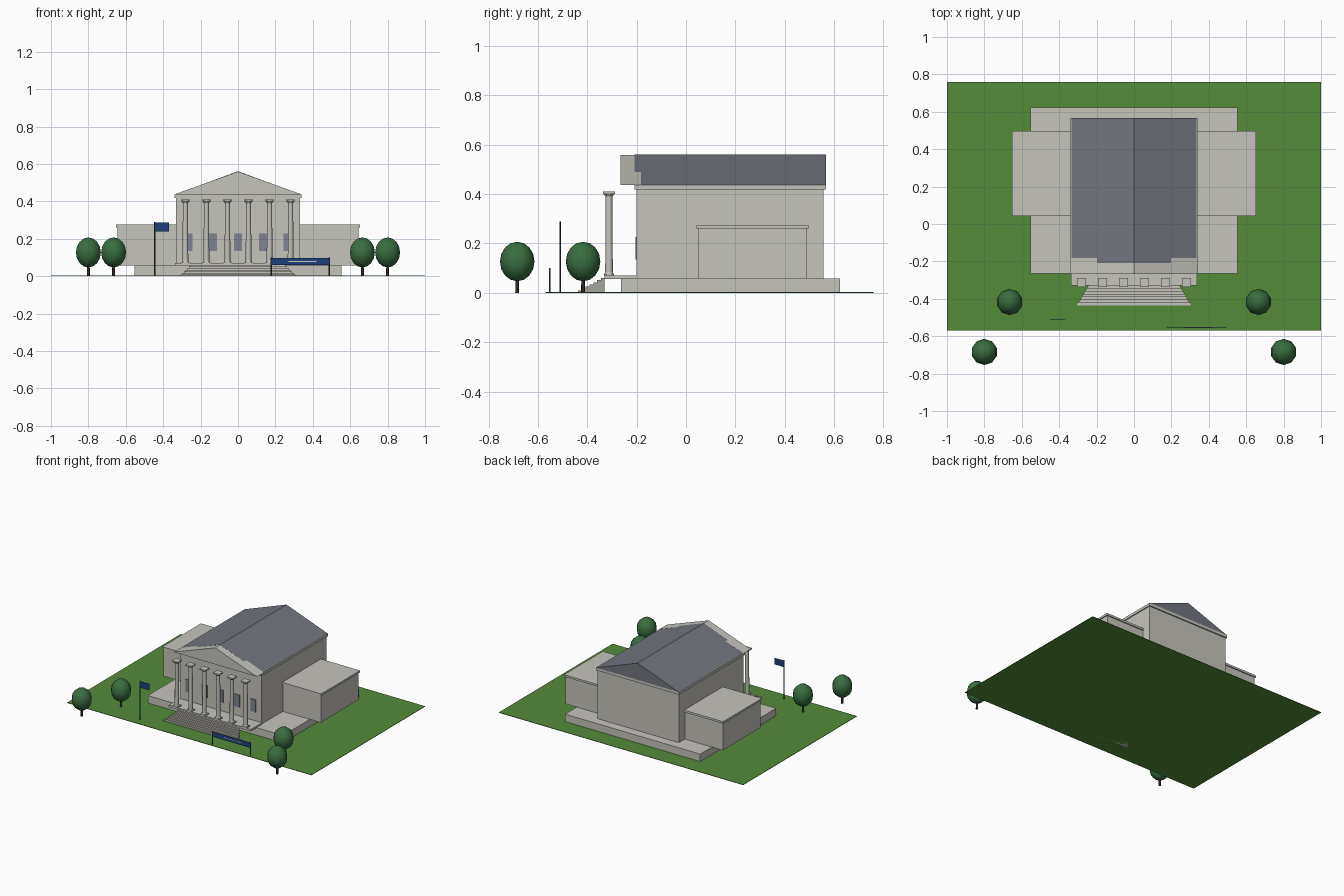
import bpy
import bmesh
from math import radians
from mathutils import Matrix

cube = bpy.data.objects.get("Cube")
if cube:
    bpy.data.objects.remove(cube, do_unlink=True)


def material(name, r, g, b):
    m = bpy.data.materials.new(name)
    m.use_nodes = True
    m.diffuse_color = (r, g, b, 1)
    bsdf = next(n for n in m.node_tree.nodes if n.type == 'BSDF_PRINCIPLED')
    bsdf.inputs["Base Color"].default_value = (r, g, b, 1)
    bsdf.inputs["Roughness"].default_value = 0.8
    return m


STONE = material("pale stone", 0.56, 0.55, 0.50)
SLATE = material("slate roof", 0.17, 0.18, 0.215)
GLASS = material("window glass", 0.21, 0.23, 0.29)
GRASS = material("grass green", 0.09, 0.26, 0.042)
LEAF = material("leaf green", 0.04, 0.155, 0.052)
BARK = material("dark bark", 0.035, 0.022, 0.014)
NAVY = material("navy blue", 0.014, 0.05, 0.21)
METAL = material("dark metal", 0.06, 0.06, 0.065)
CREAM = material("cream", 0.65, 0.6, 0.4)


def finish(bm, name, mat, smooth=False):
    bmesh.ops.recalc_face_normals(bm, faces=bm.faces)
    mesh = bpy.data.meshes.new(name)
    bm.to_mesh(mesh)
    bm.free()
    mesh.materials.append(mat)
    obj = bpy.data.objects.new(name, mesh)
    bpy.context.collection.objects.link(obj)
    if smooth:
        bpy.ops.object.select_all(action='DESELECT')
        obj.select_set(True)
        bpy.context.view_layer.objects.active = obj
        bpy.ops.object.shade_smooth_by_angle(angle=radians(50))
    return obj


def add_box(bm, x, y, z):
    """Box from (min, max) ranges."""
    size = [b - a for a, b in (x, y, z)]
    mid = [(a + b) / 2 for a, b in (x, y, z)]
    bmesh.ops.create_cube(bm, size=1, matrix=Matrix.Translation(mid) @ Matrix.Diagonal((*size, 1)))


def box(name, mat, x, y, z):
    bm = bmesh.new()
    add_box(bm, x, y, z)
    return finish(bm, name, mat)


def add_rod(bm, x, y, z0, z1, r0, r1, sides):
    bmesh.ops.create_cone(bm, cap_ends=True, segments=sides, radius1=r0, radius2=r1, depth=z1 - z0,
                          matrix=Matrix.Translation((x, y, (z0 + z1) / 2)))


def prism(name, mat, outline, vector):
    """Extrude a closed outline of 3D points along a vector."""
    bm = bmesh.new()
    face = bm.faces.new([bm.verts.new(p) for p in outline])
    new = bmesh.ops.extrude_face_region(bm, geom=[face])["geom"]
    bmesh.ops.translate(bm, vec=vector, verts=[v for v in new if isinstance(v, bmesh.types.BMVert)])
    return finish(bm, name, mat)


def gable(name, mat, half, y0, y1, eave, ridge):
    prism(name, mat, [(-half, y0, eave), (half, y0, eave), (0, y0, ridge)], (0, y1 - y0, 0))


# Lawn and plinth
box("lawn", GRASS, (-1, 1), (-0.57, 0.76), (0, 0.003))
box("plinth", STONE, (-0.553, 0.553), (-0.264, 0.624), (0.003, 0.058))

# Main hall with cornice
box("main_hall", STONE, (-0.332, 0.332), (-0.2, 0.558), (0.058, 0.42))
box("hall_cornice", STONE, (-0.339, 0.339), (-0.208, 0.567), (0.418, 0.438))

# Side wings with a projecting parapet band
for side, s in (("left", 1), ("right", -1)):
    box(side + "_wing", STONE, sorted((s * 0.3, s * 0.643)), (0.049, 0.488), (0.058, 0.262))
    box(side + "_wing_band", STONE, sorted((s * 0.3, s * 0.651)), (0.043, 0.496), (0.26, 0.275))

# Roof and pediment, whose slopes cross slightly
gable("roof", SLATE, 0.338, -0.208, 0.567, 0.437, 0.561)
gable("pediment", STONE, 0.341, -0.266, -0.183, 0.437, 0.5595)

# Porch floor
box("porch_floor", STONE, (-0.336, 0.336), (-0.33, -0.2), (0.056, 0.07))

# Steps, narrowing towards the porch
STEPS = 7
y_front, y_back, w_front, w_back = -0.437, -0.33, 0.307, 0.245
for i in range(STEPS):
    t0, t1 = i / STEPS, (i + 1) / STEPS
    ya, yb = (y_front + (y_back - y_front) * t for t in (t0, t1))
    wa, wb = (w_front + (w_back - w_front) * t for t in (t0, t1))
    prism("step_%d" % (i + 1), STONE, [(-wa, ya, 0), (wa, ya, 0), (wb, yb, 0), (-wb, yb, 0)],
          (0, 0, 0.06 * t1))

# Columns with square base, tapered shaft, neck and capital
for i in range(6):
    x, y = (i - 2.5) * 0.1125, -0.312
    bm = bmesh.new()
    for half, z0, z1 in ((0.021, 0.068, 0.077), (0.024, 0.401, 0.411)):
        add_box(bm, (x - half, x + half), (y - half, y + half), (z0, z1))
    add_rod(bm, x, y, 0.077, 0.084, 0.019, 0.016, 12)
    add_rod(bm, x, y, 0.08, 0.395, 0.0155, 0.0135, 12)
    add_rod(bm, x, y, 0.392, 0.401, 0.015, 0.021, 12)
    finish(bm, "column_%d" % (i + 1), STONE, smooth=True)

# Front windows
for i in range(5):
    x = (i - 2) * 0.133
    box("window_%d" % (i + 1), GLASS, (x - 0.022, x + 0.022), (-0.205, -0.198), (0.135, 0.227))

# Flag on its pole
bm = bmesh.new()
add_rod(bm, -0.445, -0.51, 0, 0.29, 0.003, 0.003, 8)
finish(bm, "flag_pole", METAL, smooth=True)
box("flag", NAVY, (-0.443, -0.368), (-0.5115, -0.5085), (0.24, 0.287))

# Sign board on two posts, with a plain trim line
box("sign_board", NAVY, (0.178, 0.488), (-0.554, -0.55), (0.06, 0.097))
box("sign_trim", CREAM, (0.27, 0.42), (-0.5555, -0.553), (0.077, 0.081))
bm = bmesh.new()
for x in (0.178, 0.488):
    add_rod(bm, x, -0.552, 0, 0.1, 0.003, 0.003, 8)
finish(bm, "sign_posts", METAL, smooth=True)

# Trees
for side, s in (("left", 1), ("right", -1)):
    for place, x, y in (("near", 0.8, -0.684), ("far", 0.665, -0.417)):
        bm = bmesh.new()
        add_rod(bm, s * x, y, 0, 0.07, 0.008, 0.007, 8)
        finish(bm, "%s_%s_trunk" % (side, place), BARK, smooth=True)
        bm = bmesh.new()
        bmesh.ops.create_uvsphere(bm, u_segments=10, v_segments=8, radius=1,
                                  matrix=Matrix.Translation((s * x, y, 0.127))
                                  @ Matrix.Diagonal((0.07, 0.07, 0.08, 1)))
        finish(bm, "%s_%s_crown" % (side, place), LEAF, smooth=True)
